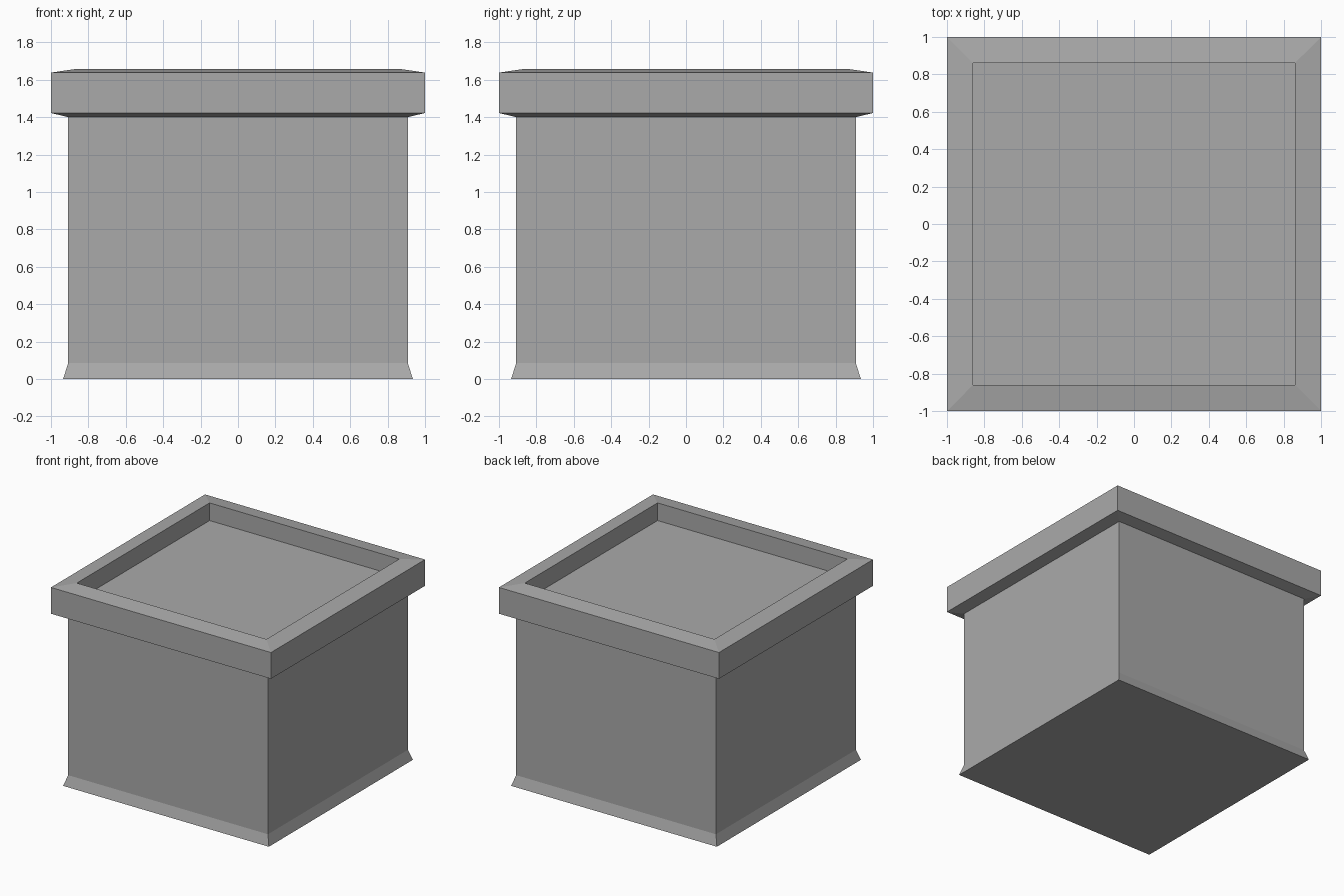
import bpy, bmesh

cube = bpy.data.objects.get("Cube")
if cube:
    bpy.data.objects.remove(cube)

stone = bpy.data.materials.new("grey stone")
stone.use_nodes = True
colour = (0.4, 0.4, 0.4, 1)
stone.diffuse_color = colour
stone.node_tree.nodes["Principled BSDF"].inputs["Base Color"].default_value = colour


def square_loft(name, profile):
    """Loft square rings of (half width, height), capped at both ends."""
    bm = bmesh.new()
    rings = [[bm.verts.new((sx * r, sy * r, z))
              for sx, sy in ((-1, -1), (1, -1), (1, 1), (-1, 1))]
             for r, z in profile]
    for low, high in zip(rings, rings[1:]):
        for i in range(4):
            j = (i + 1) % 4
            bm.faces.new((low[i], low[j], high[j], high[i]))
    bm.faces.new(rings[0][::-1])
    bm.faces.new(rings[-1])
    mesh = bpy.data.meshes.new(name)
    bm.to_mesh(mesh)
    bm.free()
    mesh.materials.append(stone)
    obj = bpy.data.objects.new(name, mesh)
    bpy.context.collection.objects.link(obj)
    return obj


# One continuous shell: flared foot, straight body, overhanging rim, recessed top
square_loft("planter_box", [
    (0.935, 0), (0.908, 0.085), (0.908, 1.4),
    (1, 1.422), (1, 1.638), (0.862, 1.658), (0.862, 1.513),
])
